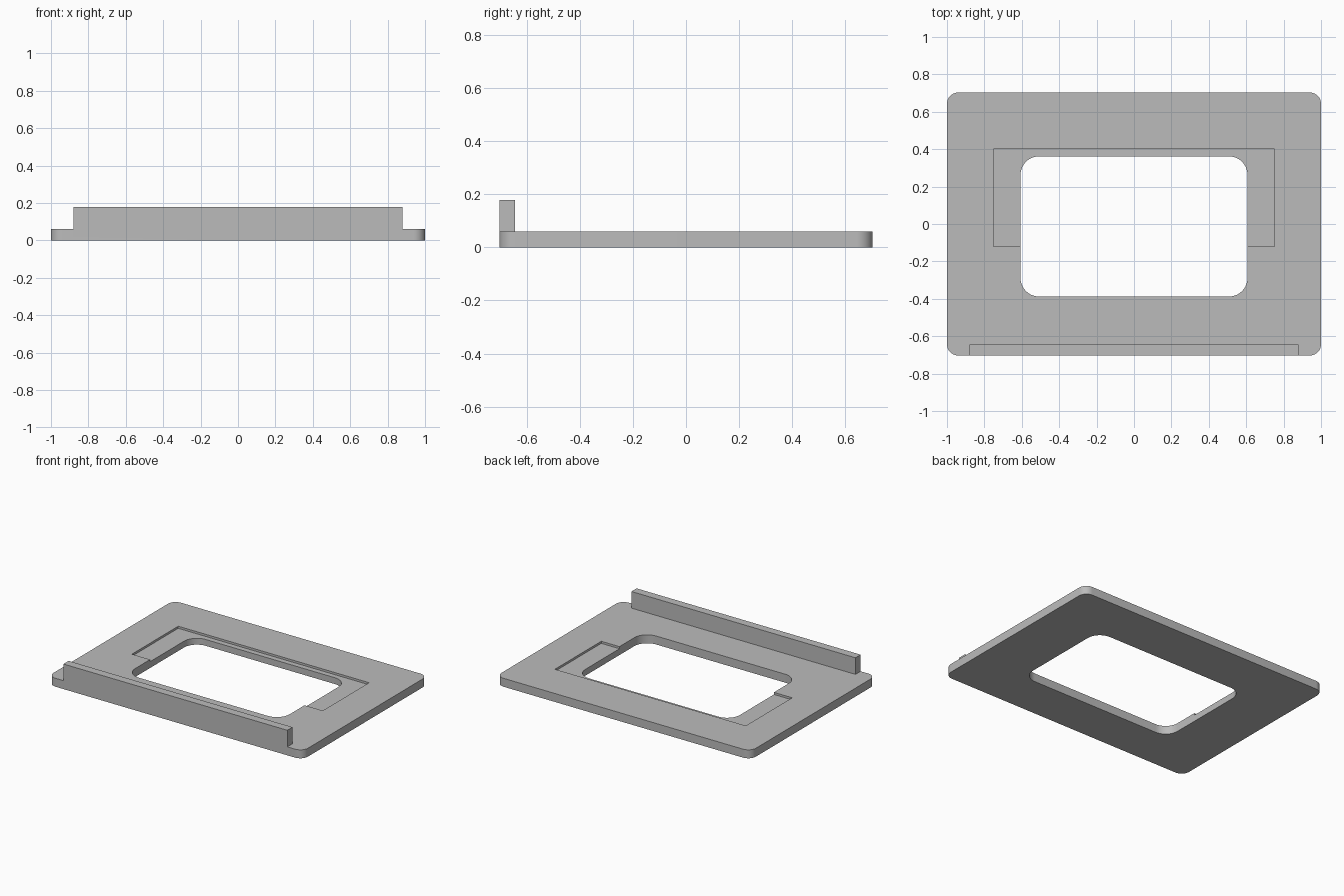
import bpy, bmesh
from math import cos, sin, pi

cube = bpy.data.objects.get("Cube")
if cube:
    bpy.data.objects.remove(cube, do_unlink=True)

grey = bpy.data.materials.new("plain grey")
grey.use_nodes = True
colour = (0.5, 0.5, 0.5, 1)
grey.diffuse_color = colour
grey.node_tree.nodes["Principled BSDF"].inputs["Base Color"].default_value = colour


def slab(name, x, y0, y1, z0, z1, radius=0, steps=10):
    """Upright prism of a rectangle, symmetric in x, with rounded corners."""
    bm = bmesh.new()
    corners = [(x, y1), (-x, y1), (-x, y0), (x, y0)]
    verts = []
    for i, (cx, cy) in enumerate(corners):
        ox = cx - radius if cx > 0 else cx + radius
        oy = cy - radius if cy == y1 else cy + radius
        for s in range(steps + 1 if radius else 1):
            a = pi / 2 * (i + s / steps)
            verts.append(bm.verts.new((ox + radius * cos(a), oy + radius * sin(a), z0)))
    base = bm.faces.new(verts)
    top = bmesh.ops.extrude_face_region(bm, geom=[base])["geom"]
    bmesh.ops.translate(bm, vec=(0, 0, z1 - z0),
                        verts=[v for v in top if isinstance(v, bmesh.types.BMVert)])
    bmesh.ops.recalc_face_normals(bm, faces=bm.faces)
    mesh = bpy.data.meshes.new(name)
    bm.to_mesh(mesh)
    bm.free()
    mesh.materials.append(grey)
    obj = bpy.data.objects.new(name, mesh)
    bpy.context.collection.objects.link(obj)
    return obj


def combine(target, other, operation):
    """Apply a boolean to the target and remove the helper."""
    bpy.context.view_layer.objects.active = target
    mod = target.modifiers.new(operation.lower(), 'BOOLEAN')
    mod.object, mod.operation, mod.solver = other, operation, 'EXACT'
    bpy.ops.object.modifier_apply(modifier=mod.name)
    bpy.data.objects.remove(other, do_unlink=True)


thick, depth = 0.06, 0.015

# Rounded base plate with a raised lip along the front edge
plate = slab("frame_plate", 1.0, -0.703, 0.703, 0, thick, 0.06)
combine(plate, slab("front_lip", 0.88, -0.703, -0.645, 0.02, 0.178), 'UNION')

# Shallow stepped recess behind and beside the opening
combine(plate, slab("recess_cutter", 0.75, -0.12, 0.40, thick - depth, 0.1), 'DIFFERENCE')

# Rounded window through the plate
combine(plate, slab("opening_cutter", 0.607, -0.388, 0.362, -0.1, 0.12, 0.1), 'DIFFERENCE')

# Smooth corner arcs, crisp edges elsewhere
bpy.ops.object.select_all(action='DESELECT')
plate.select_set(True)
bpy.context.view_layer.objects.active = plate
bpy.ops.object.shade_smooth_by_angle(angle=pi / 6)
